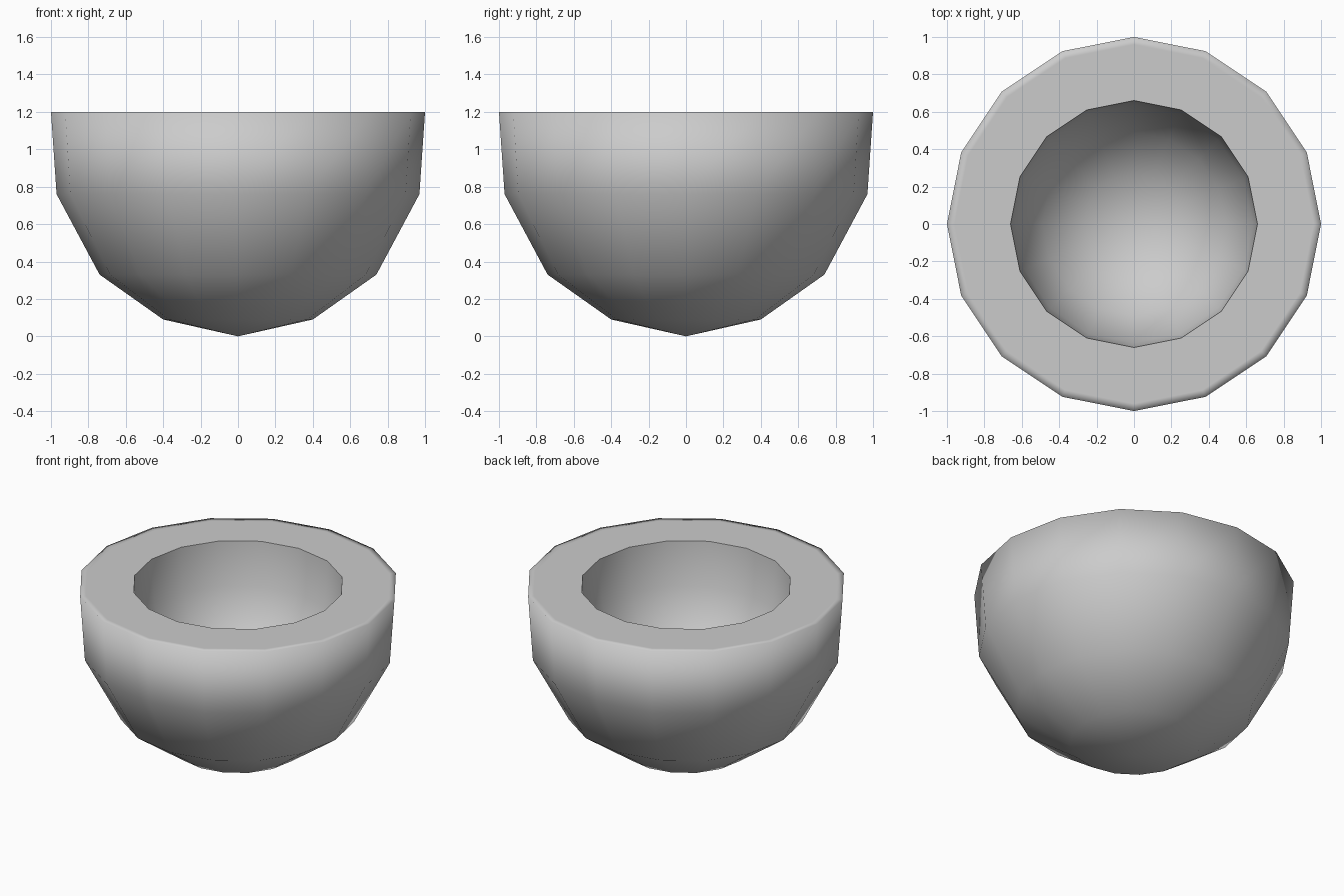
import bpy, bmesh
from math import sin, cos, tau

if "Cube" in bpy.data.objects:
    bpy.data.objects.remove(bpy.data.objects["Cube"])

SIDES = 16
# outer wall, flat rim, then inner hollow: (radius, height), pole to pole
PROFILE = [(0, 0), (0.40, 0.09), (0.74, 0.33), (0.97, 0.76), (1, 1.2),
           (0.96, 1.2), (0.66, 1.2), (0.635, 0.90), (0.49, 0.61),
           (0.265, 0.45), (0, 0.39)]
INNER_EDGE = 6

bm = bmesh.new()


def ring(r, z):
    if r == 0:
        return [bm.verts.new((0, 0, z))] * SIDES
    return [bm.verts.new((r * cos(tau * i / SIDES), r * sin(tau * i / SIDES), z))
            for i in range(SIDES)]


# lathe the bowl
rings = [ring(r, z) for r, z in PROFILE]
for a, b in zip(rings, rings[1:]):
    for i in range(SIDES):
        j = (i + 1) % SIDES
        corners = list(dict.fromkeys([a[i], a[j], b[j], b[i]]))
        bm.faces.new(corners).smooth = True

# crisp edge where the rim meets the hollow
edge = set(rings[INNER_EDGE])
for e in bm.edges:
    if e.verts[0] in edge and e.verts[1] in edge:
        e.smooth = False

bmesh.ops.recalc_face_normals(bm, faces=bm.faces)
mesh = bpy.data.meshes.new("bowl")
bm.to_mesh(mesh)
bm.free()
bowl = bpy.data.objects.new("bowl", mesh)
bpy.context.collection.objects.link(bowl)
